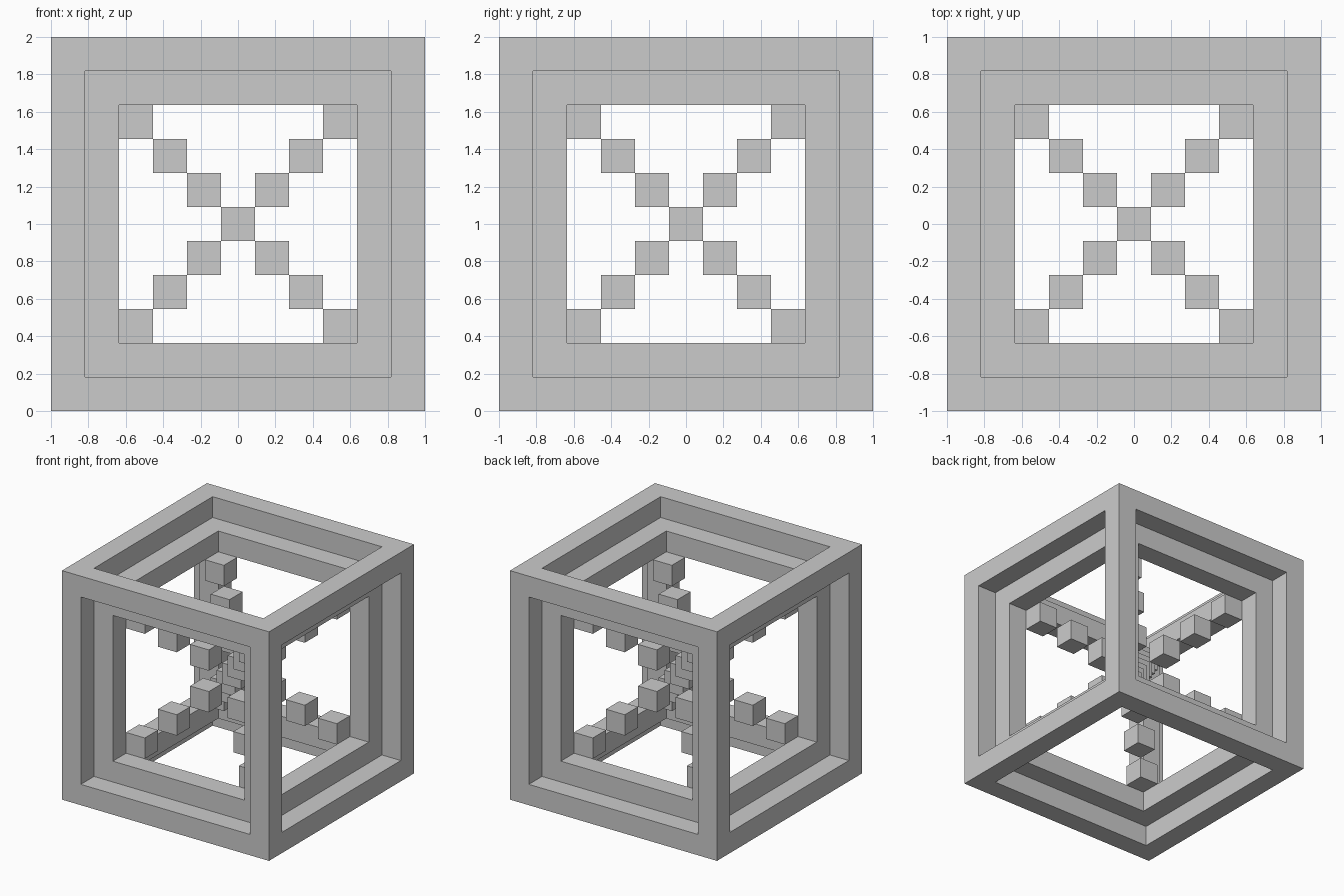
import bpy, bmesh
from itertools import product
from mathutils import Vector

if "Cube" in bpy.data.objects:
    bpy.data.objects.remove(bpy.data.objects["Cube"])

U = 2 / 11                    # one cell of the 11 x 11 x 11 layout
CENTRE = Vector((0, 0, 1))


def finish(bm, name):
    bmesh.ops.remove_doubles(bm, verts=bm.verts, dist=1e-5)
    bmesh.ops.recalc_face_normals(bm, faces=bm.faces)
    mesh = bpy.data.meshes.new(name)
    bm.to_mesh(mesh)
    bm.free()
    obj = bpy.data.objects.new(name, mesh)
    obj.location = CENTRE
    bpy.context.collection.objects.link(obj)
    return obj


def cube_frame(name, r):
    """Open cube of 12 square bars: only the outer faces of its 20 blocks."""
    c = [-r, U - r, r - U, r]

    def solid(i):
        return all(0 <= k <= 2 for k in i) and sum(k != 1 for k in i) >= 2

    bm = bmesh.new()
    for i in filter(solid, product(range(3), repeat=3)):
        for axis, side in product(range(3), (0, 1)):
            n = list(i)
            n[axis] += 2 * side - 1
            if solid(n):
                continue
            a, b = (axis + 1) % 3, (axis + 2) % 3
            quad = []
            for da, db in ((0, 0), (1, 0), (1, 1), (0, 1)):
                p = [0, 0, 0]
                p[axis], p[a], p[b] = c[i[axis] + side], c[i[a] + da], c[i[b] + db]
                quad.append(bm.verts.new(p))
            bm.faces.new(quad if side else quad[::-1])
    return finish(bm, name)


def block(name, position):
    bm = bmesh.new()
    bmesh.ops.create_cube(bm, size=U)
    obj = finish(bm, name)
    obj.location = CENTRE + position


# Two nested frames
cube_frame("outer_frame", 5.5 * U)
cube_frame("inner_frame", 4.5 * U)

# Blocks stepping along the four body diagonals
block("centre_block", Vector())
for step in (1, 2, 3):
    for signs in product((-1, 1), repeat=3):
        block(f"diagonal_block_{step}", Vector(signs) * step * U)
